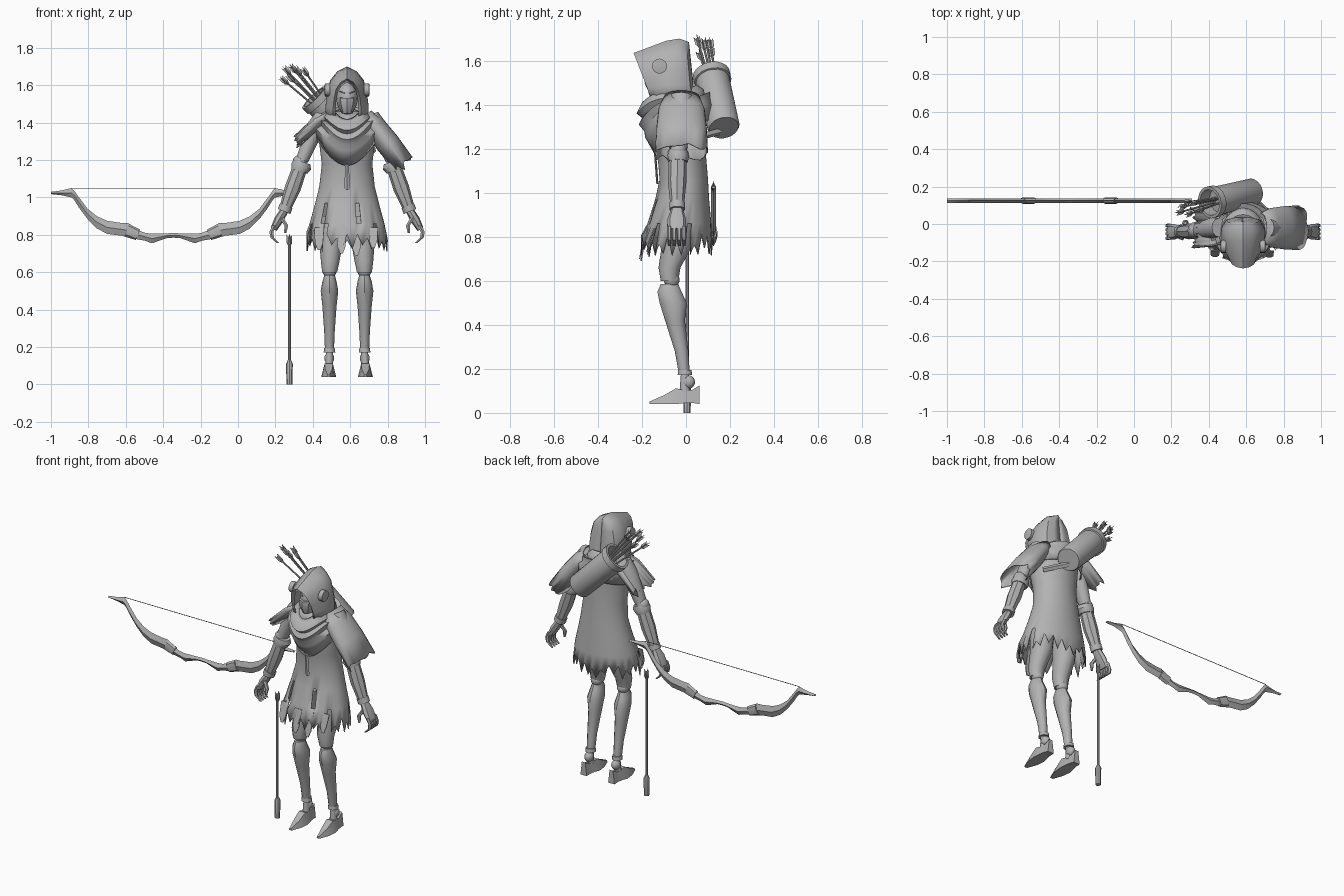
import bpy, bmesh, math, random
from mathutils import Vector

random.seed(4)
XC = 0.583                                   # body centre line
grey = bpy.data.materials.new("grey")
grey.diffuse_color = (0.45, 0.45, 0.45, 1)


def finish(name, bm, thick=0, angle=35):
    bmesh.ops.recalc_face_normals(bm, faces=bm.faces)
    me = bpy.data.meshes.new(name)
    bm.to_mesh(me)
    bm.free()
    me.materials.append(grey)
    ob = bpy.data.objects.new(name, me)
    bpy.context.collection.objects.link(ob)
    bpy.ops.object.select_all(action='DESELECT')
    ob.select_set(True)
    bpy.context.view_layer.objects.active = ob
    bpy.ops.object.shade_smooth_by_angle(angle=math.radians(angle))
    if thick:
        ob.modifiers.new("cloth", 'SOLIDIFY').thickness = thick
    return ob


def loft(name, rings, caps=True, closed=True, thick=0, holes=(), angle=35):
    """Skin a list of equal-length point rings."""
    bm = bmesh.new()
    vs = [[bm.verts.new(p) for p in r] for r in rings]
    n = len(vs[0])
    for i in range(len(vs) - 1):
        for j in range(n if closed else n - 1):
            if (i, j) not in holes:
                k = (j + 1) % n
                bm.faces.new((vs[i][j], vs[i][k], vs[i + 1][k], vs[i + 1][j]))
    if caps:
        bm.faces.new(vs[0])
        bm.faces.new(vs[-1])
    return finish(name, bm, thick, angle)


def ring(c, axis, ry, rb, n=12, a0=0, a1=math.tau):
    """Ellipse around an axis; ry lies roughly along y."""
    axis = Vector(axis).normalized()
    u = (Vector((0, 1, 0)) - axis * axis.y).normalized()
    v = axis.cross(u)
    m = n if a1 - a0 > 6.28 else n - 1
    return [Vector(c) + u * ry * math.cos(a0 + (a1 - a0) * j / m)
            + v * rb * math.sin(a0 + (a1 - a0) * j / m) for j in range(n)]


def limb(name, pts, axis=None, n=12):
    """Tube through (x, y, z, ry, rb) stations."""
    axis = axis or Vector(pts[-1][:3]) - Vector(pts[0][:3])
    return loft(name, [ring(p[:3], axis, p[3], p[4], n) for p in pts])


def ball(name, c, r, scale=(1, 1, 1)):
    bm = bmesh.new()
    bmesh.ops.create_uvsphere(bm, u_segments=16, v_segments=10, radius=r)
    for v in bm.verts:
        v.co = Vector(c) + Vector([v.co[i] * scale[i] for i in range(3)])
    return finish(name, bm)


def oval(hw, yf, yb, zs, zf, zb, n=48):
    """Horizontal body ring with its own front, side and back heights."""
    pts = []
    for j in range(n):
        a = math.tau * j / n
        s = math.sin(a)
        z = zs + ((zf - zs) * abs(s) ** 2.5 if s < 0 else (zb - zs) * s * s)
        pts.append(Vector((XC + hw * math.cos(a), (yf + yb) / 2 + (yb - yf) / 2 * s, z)))
    return pts


def arrow(name, p0, p1, r, fl=0.07, fw=0.018):
    """Shaft with crossed notched vanes at p1."""
    p0, p1 = Vector(p0), Vector(p1)
    d = (p1 - p0).normalized()
    loft(name + "_shaft", [ring(p0, d, r, r, 8), ring(p1, d, r, r, 8)])
    bm = bmesh.new()
    for w in ring((0, 0, 0), d, 1, 1, 4):
        bm.faces.new([bm.verts.new(p) for p in (
            p1 - d * fl, p1 - d * fl * .55 + w * fw, p1 + d * .012 + w * fw, p1 - d * fl * .2)])
    finish(name + "_vanes", bm, 0.003)


# Tunic with ragged hem and a few tears
body = [(.86, .2, -.175, .115), (.97, .17, -.14, .105), (1.06, .148, -.12, .10),
        (1.18, .135, -.13, .09), (1.3, .15, -.15, .09), (1.4, .155, -.13, .09), (1.46, .08, -.1, .06)]
hem = oval(.218, -.205, .12, .76, .75, .76)
for j, p in enumerate(hem):
    p.z += random.uniform(-.05, .0) if j % 2 else random.uniform(.0, .06)
loft("tunic", [hem] + [oval(h, f, b, z, z, z) for z, h, f, b in body],
     caps=False, thick=.006, holes={(0, 31), (0, 42), (0, 2), (0, 26), (1, 38), (1, 30)})
# Long torn strips at the front hem
for dx, z in ((-.15, .72), (-.03, .70), (.05, .69), (.14, .73)):
    loft("hem_strip", [[(XC + dx - w, y, h), (XC + dx + w, y, h), (XC + dx + w, y + .006, h), (XC + dx - w, y + .006, h)]
         for w, y, h in ((.025, -.19 + abs(dx) * .3, .84), (.022, -.215 + abs(dx) * .3, z + .04), (.008, -.222 + abs(dx) * .3, z))])

# Cowl folds and shoulder cape
cowl = [(.07, -.17, .02, 1.46, 1.42, 1.48), (.105, -.2, .05, 1.46, 1.41, 1.49),
        (.125, -.225, .08, 1.43, 1.36, 1.47), (.115, -.2, .085, 1.41, 1.34, 1.45),
        (.15, -.215, .11, 1.42, 1.31, 1.46), (.145, -.19, .11, 1.39, 1.28, 1.43),
        (.18, -.185, .12, 1.38, 1.25, 1.40), (.17, -.14, .11, 1.31, 1.17, 1.33)]
loft("cowl", [oval(*c) for c in cowl], caps=False, thick=.006, angle=50)
limb("lace", [(XC, -.142, 1.2, .005, .01), (XC, -.13, 1.04, .005, .014)], n=4)


def drape(name, pts, a0=0, a1=math.tau, n=24):
    axis = Vector(pts[-1][:3]) - Vector(pts[0][:3])
    rs = [ring(p[:3], axis, p[3], p[4], n, a0, a1) for p in pts]
    d = axis.normalized()
    rs[-1] = [p + d * (random.uniform(-.03, .03) if j % 2 else 0) for j, p in enumerate(rs[-1])]
    loft(name, rs, caps=False, closed=a1 - a0 > 6.28, thick=.006)


drape("wide_sleeve", [(.68, -.02, 1.44, .08, .04), (.73, -.02, 1.38, .105, .06),
                      (.80, -.02, 1.29, .115, .065), (.885, -.02, 1.18, .12, .06)])
drape("short_sleeve", [(.49, -.02, 1.45, .08, .04), (.42, -.02, 1.41, .1, .05),
                       (.31, -.02, 1.31, .11, .045)], -.5, math.pi + .3)

# Hood made of arches from the pointed brim to the back
arch = [(1, 0), (1, .25), (.93, .5), (.78, .74), (.45, .91), (0, 1)]
arch += [(-x, z) for x, z in arch[-2::-1]]
hood = [(.062, -.16, -.2, 1.42, 1.615), (.075, -.155, -.238, 1.42, 1.635), (.1, -.13, -.17, 1.42, 1.66),
        (.115, -.08, -.09, 1.42, 1.69), (.115, -.02, -.03, 1.42, 1.70), (.09, .025, .0, 1.42, 1.69),
        (.045, .04, .012, 1.42, 1.685), (0.001, .042, .014, 1.42, 1.68)]
loft("hood", [[(XC + hw * fx, y0 + (y1 - y0) * fz, z0 + (z1 - z0) * fz) for fx, fz in arch]
              for hw, y0, y1, z0, z1 in hood], caps=False, closed=False, thick=.006)
ball("head", (XC, -.1, 1.53), .06, (.95, 1.1, 1.45))
limb("mask", [(XC, -.125, 1.535, .058, .05), (XC, -.13, 1.5, .058, .045), (XC, -.12, 1.45, .045, .028)], n=8)
for s in (-1, 1):
    limb("eye", [(XC + s * .012, -.16, 1.558, .006, .004), (XC + s * .038, -.147, 1.566, .006, .003)], n=6)
    limb("hood_disc", [(XC + s * .09, -.12, 1.575, .034, .034), (XC + s * .118, -.12, 1.575, .034, .034),
                       (XC + s * .12, -.12, 1.575, .025, .025)], n=16)

for s in (-1, 1):
    def X(dx):
        return XC + s * dx

    def part(name, pts, axis=None, n=12):
        limb(name, [(X(p[0]), *p[1:]) for p in pts], axis, n)
    # Arms
    part("upper_arm", [(.13, -.02, 1.44, .05, .04), (.165, -.02, 1.38, .055, .048), (.24, -.035, 1.2, .04, .034)])
    ball("elbow", (X(.253), -.035, 1.19), .038)
    part("elbow_cuff", [(.24, -.036, 1.19, .045, .045), (.245, -.036, 1.165, .05, .055), (.255, -.037, 1.14, .045, .045)])
    part("forearm", [(.255, -.038, 1.15, .04, .04), (.29, -.04, 1.05, .042, .043), (.335, -.04, .93, .03, .03)], n=8)
    part("wrist_band", [(.325, -.04, .955, .036, .036), (.337, -.04, .925, .036, .036)])
    part("palm", [(.335, -.04, .93, .026, .022), (.365, -.042, .88, .042, .025), (.392, -.042, .83, .042, .018)], n=8)
    for i in range(4):
        y = -.075 + i * .022
        part("finger", [(.388, y, .85, .011, .014), (.405, y, .815, .011, .012), (.4, y, .785, .01, .011),
                        (.37, y, .757, .007, .007)], (0, 0, 1), 6)
    part("thumb", [(.35, -.065, .89, .012, .014), (.325, -.075, .85, .012, .012), (.33, -.078, .81, .007, .007)], (0, 0, 1), 6)
    # Legs
    up = (0, 0, 1)
    part("thigh", [(.085, -.03, .9, .08, .07), (.085, -.04, .76, .07, .063), (.09, -.075, .66, .05, .05),
                   (.093, -.075, .6, .04, .04)], up)
    ball("knee", (X(.093), -.065, .605), .036)
    part("shin", [(.093, -.075, .585, .04, .028), (.094, -.075, .55, .055, .038), (.094, -.058, .5, .062, .047),
                  (.094, -.05, .42, .045, .038), (.094, -.02, .28, .031, .028), (.094, -.008, .18, .025, .024)], up)
    part("ankle_band", [(.094, -.005, .195, .03, .028), (.094, -.005, .172, .033, .031)], up)
    part("ankle", [(.094, -.005, .18, .018, .018), (.096, -.005, .09, .025, .022)], up)
    ball("ankle_joint", (X(.095), .01, .14), .031, (.85, 1, 1))
    foot = [(-.165, .01, .04, .052), (-.1, .034, .04, .08), (-.045, .04, .04, .112), (0, .032, .045, .1),
            (.03, .027, .045, .105), (.062, .022, .04, .125)]
    loft("foot", [[(X(.098 - w), y, a), (X(.098 + w), y, a), (X(.098 + w * .55), y, b), (X(.098 - w * .55), y, b)]
                  for y, w, a, b in foot])

# Quiver on the back with its strap and arrows
q0, q1 = Vector((.64, .172, 1.295)), Vector((.405, .115, 1.535))
qd = q1 - q0
loft("quiver", [ring(q0 + qd * t, qd, r, r, 20) for t, r in
                ((0, .068), (.03, .074), (.88, .078), (.885, .086), (1, .086), (1, .07), (.8, .066))])
limb("quiver_strap", [(.62, .16, 1.28, .012, .016), (.73, .05, 1.25, .012, .016)], n=4)
for tip in ((.235, .06, 1.635), (.25, .09, 1.69), (.285, .05, 1.70), (.31, .11, 1.69), (.35, .075, 1.685), (.27, .115, 1.65)):
    base = q0 + qd * .78 + (Vector(tip) - Vector((.285, .085, 1.67))) * .45
    arrow("quiver_arrow", base, tip, .005, .055, .014)

# Loose arrow standing beside the figure
arrow("loose_arrow", (.275, .005, .1), (.275, .005, .79), .008, .06, .015)
limb("arrow_socket", [(.275, .005, 0, .016, .016), (.275, .005, .11, .018, .018), (.275, .005, .13, .009, .009)], n=8)

# Bow: upper and lower edge of one half, mirrored about its grip
BX, BY = -.345, .125
half = [(0, .81, .785), (.035, .808, .783), (.115, .806, .755), (.15, .81, .768), (.215, .835, .78), (.24, .862, .785),
        (.275, .863, .795), (.355, .875, .805), (.41, .9, .835), (.46, .94, .885), (.505, 1.0, .945),
        (.53, 1.035, .985), (.545, 1.05, 1.0), (.6, 1.037, 1.012), (.655, 1.03, 1.018)]
stations = [(-x, a, b) for x, a, b in half[:0:-1]] + half
loft("bow", [[(BX + x, BY, a), (BX + x, BY + .012, (a + b) / 2), (BX + x, BY, b), (BX + x, BY - .012, (a + b) / 2)]
             for x, a, b in stations])
for s in (-1, 1):
    limb("grip_wrap", [(BX + s * .19, BY, .80, .017, .03), (BX + s * .25, BY, .825, .017, .036)], n=8)
limb("bowstring", [(BX - .545, BY, 1.05, .002, .002), (BX + .545, BY, 1.05, .002, .002)], n=6)
